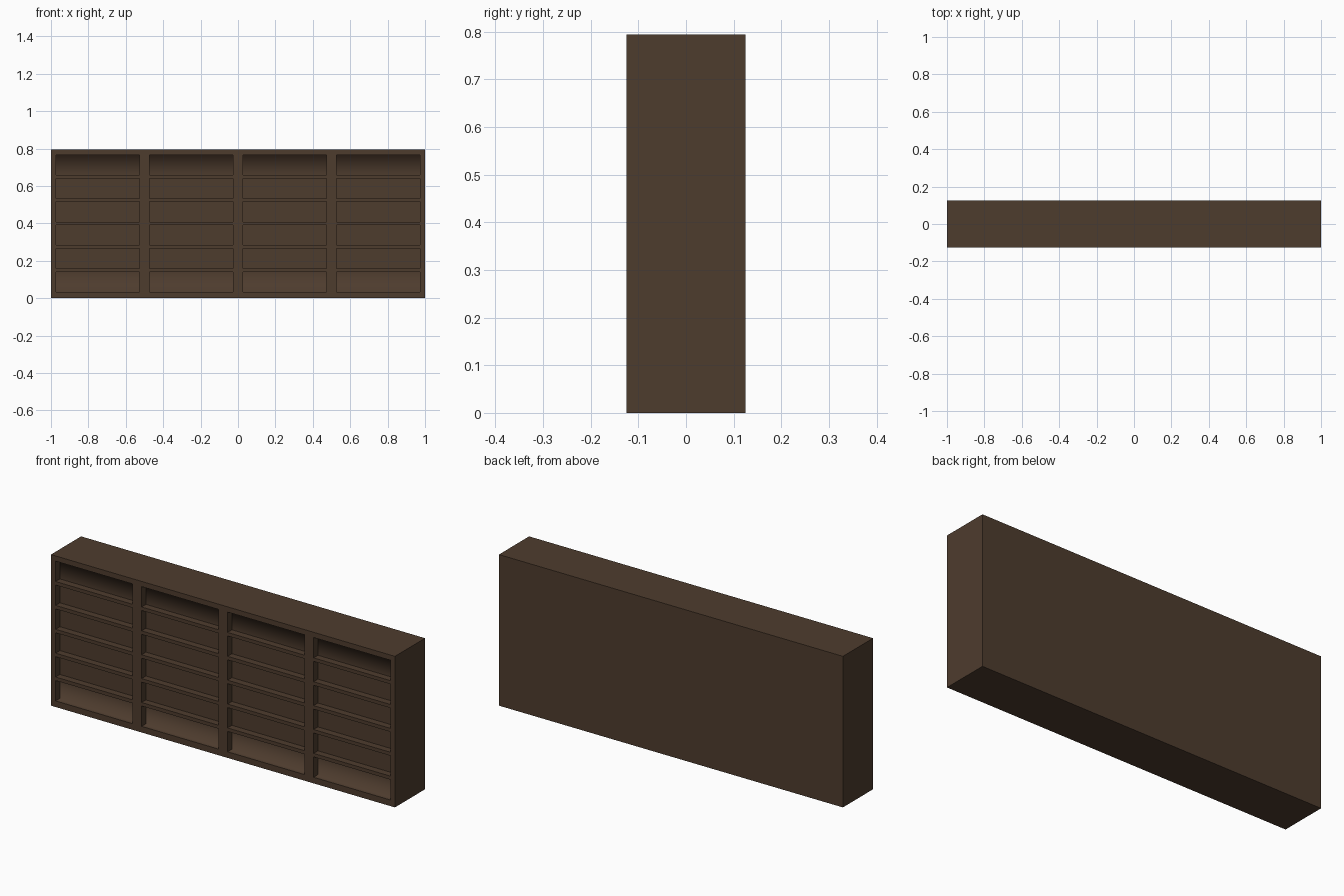
import bpy, bmesh

if "Cube" in bpy.data.objects:
    bpy.data.objects.remove(bpy.data.objects["Cube"])

W, D, H = 1.0, 0.125, 0.794      # half width, half depth, height
RECESS = 0.036                   # depth of the pigeonholes
COLS, ROWS = 4, 6
EPS = 1e-4

# Grid lines: alternating frame / opening
xs = [-W]
for c in range(COLS):
    xc = -0.75 + 0.5 * c
    xs += [xc - 0.223, xc + 0.223]
xs.append(W)
zs = [0.0]
for r in range(ROWS):
    z0 = 0.032 + 0.1255 * r
    zs += [z0, z0 + 0.107]
zs.append(H)

wood = bpy.data.materials.new("dark_brown_wood")
wood.diffuse_color = (0.076, 0.045, 0.027, 1)
wood.use_nodes = True
wood.node_tree.nodes["Principled BSDF"].inputs["Base Color"].default_value = wood.diffuse_color

bm = bmesh.new()

# Front face as a grid of panels
grid = [[bm.verts.new((x, -D, z)) for z in zs] for x in xs]
cells = []
for i in range(len(xs) - 1):
    for j in range(len(zs) - 1):
        f = bm.faces.new((grid[i][j], grid[i + 1][j], grid[i + 1][j + 1], grid[i][j + 1]))
        if i % 2 and j % 2:
            cells.append(f)

# Outer box: sides from the border, then the back
border = [e for e in bm.edges if e.is_boundary]
ext = bmesh.ops.extrude_edge_only(bm, edges=border)["geom"]
for v in ext:
    if isinstance(v, bmesh.types.BMVert):
        v.co.y = D
bmesh.ops.contextual_create(bm, geom=[e for e in ext if isinstance(e, bmesh.types.BMEdge) and e.is_boundary])

# Shallow shelf openings pushed into the front
backs = bmesh.ops.extrude_discrete_faces(bm, faces=cells)["faces"]
for f in backs:
    for v in f.verts:
        v.co.y = -D + RECESS
bmesh.ops.recalc_face_normals(bm, faces=bm.faces[:])

# Soft cove between back and floor (bottom row) and back and ceiling (top row)
for e in bm.edges:
    e.smooth = False
for f in backs:
    for e in f.edges:
        z = [v.co.z for v in e.verts]
        if abs(z[0] - z[1]) < EPS and (abs(z[0] - zs[1]) < EPS or abs(z[0] - zs[-2]) < EPS):
            e.smooth = True
            for lf in e.link_faces:
                lf.smooth = True

me = bpy.data.meshes.new("shelf_cabinet")
bm.to_mesh(me)
bm.free()
me.materials.append(wood)
ob = bpy.data.objects.new("shelf_cabinet", me)
bpy.context.collection.objects.link(ob)
